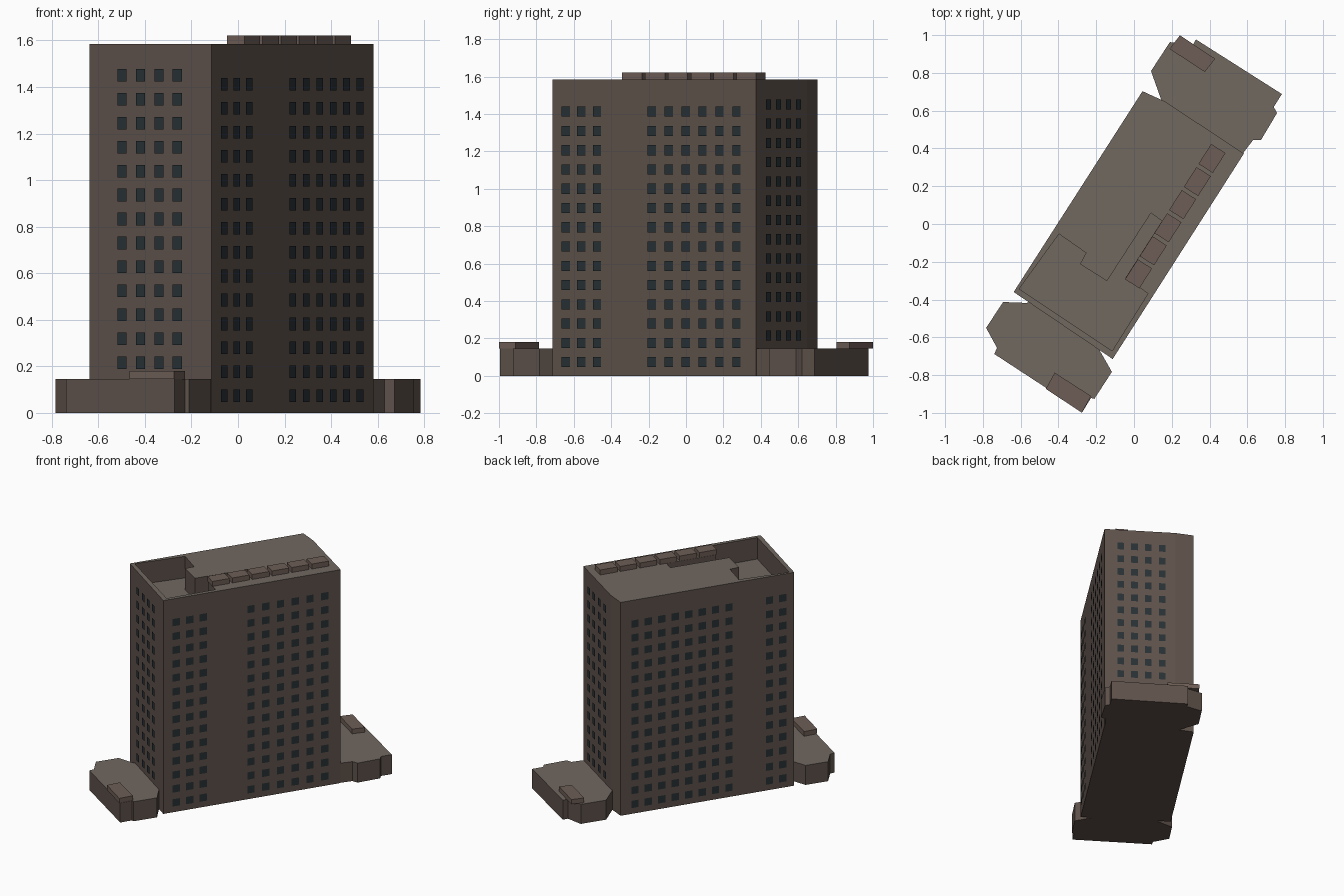
import bpy, bmesh
from mathutils import Vector

if "Cube" in bpy.data.objects:
    bpy.data.objects.remove(bpy.data.objects["Cube"])


def material(name, rgb):
    m = bpy.data.materials.new(name)
    m.diffuse_color = (*rgb, 1)
    m.use_nodes = True
    m.node_tree.nodes["Principled BSDF"].inputs["Base Color"].default_value = m.diffuse_color
    return m


WALL = material("wall_brown", (0.112, 0.083, 0.069))
ROOF = material("roof_grey", (0.165, 0.14, 0.118))
UNIT = material("unit_brown", (0.155, 0.11, 0.092))
GLASS = material("window_dark", (0.021, 0.031, 0.037))


def finish(name, bm, mats):
    me = bpy.data.meshes.new(name)
    bm.to_mesh(me)
    bm.free()
    for m in mats:
        me.materials.append(m)
    ob = bpy.data.objects.new(name, me)
    bpy.context.collection.objects.link(ob)
    return ob


def color_roof(me):
    for p in me.polygons:
        p.material_index = 1 if p.normal.z > 0.5 else 0


def prism(name, pts, z0, z1, mats):
    bm = bmesh.new()
    f = bm.faces.new([bm.verts.new((x, y, z0)) for x, y in pts])
    ext = bmesh.ops.extrude_face_region(bm, geom=[f])
    vs = [v for v in ext["geom"] if isinstance(v, bmesh.types.BMVert)]
    bmesh.ops.translate(bm, vec=(0, 0, z1 - z0), verts=vs)
    bmesh.ops.recalc_face_normals(bm, faces=bm.faces)
    ob = finish(name, bm, mats)
    if len(mats) > 1:
        color_roof(ob.data)
    return ob


# Tower footprint corners
W, S, E = (-0.637, -0.36), (-0.113, -0.715), (0.582, 0.373)
NB, N = (0.165, 0.648), (0.045, 0.703)
TOP = 1.585

# Tower with sunken roof terrace
tower = prism("tower", [W, S, E, NB, N], 0, TOP, [WALL, ROOF])
terrace = [(-0.397, -0.053), (-0.254, -0.153), (-0.286, -0.212), (-0.143, -0.302),
           (0.09, 0.058), (0.148, 0.016), (-0.045, -0.285), (0.074, -0.368),
           (-0.116, -0.672), (-0.608, -0.344)]
cutter = prism("terrace_cutter", terrace, TOP - 0.16, TOP + 0.1, [WALL, ROOF])
cutter.hide_render = True
mod = tower.modifiers.new("terrace", "BOOLEAN")
mod.operation, mod.solver, mod.object = "DIFFERENCE", "EXACT", cutter
dg = bpy.context.evaluated_depsgraph_get()
cut = bpy.data.meshes.new_from_object(tower.evaluated_get(dg))
tower.modifiers.clear()
tower.data = cut
bpy.data.objects.remove(cutter)
color_roof(tower.data)

# Low wings at both ends
prism("north_wing", [(0.57, 0.365), (0.63, 0.444), (0.672, 0.444), (0.757, 0.587), (0.74, 0.62),
                     (0.783, 0.688), (0.328, 0.977), (0.31, 0.945), (0.19, 0.963),
                     (0.09, 0.81), (0.145, 0.655), (0.15, 0.62)], 0, 0.145, [WALL, ROOF])
prism("south_wing", [(-0.566, -0.418), (-0.693, -0.413), (-0.783, -0.55), (-0.725, -0.656),
                     (-0.74, -0.688), (-0.272, -0.994), (-0.228, -0.921), (-0.21, -0.926),
                     (-0.117, -0.783), (-0.18, -0.672), (-0.2, -0.62), (-0.54, -0.39)],
      0, 0.145, [WALL, ROOF])

# Flat boxes on the wing roofs
prism("north_wing_roof_box", [(0.243, 0.999), (0.43, 0.875), (0.375, 0.805), (0.188, 0.927)],
      0.145, 0.18, [UNIT])
prism("south_wing_roof_box", [(-0.42, -0.787), (-0.227, -0.911), (-0.276, -0.999), (-0.467, -0.873)],
      0.145, 0.18, [UNIT])

# Row of rooftop units along the east edge
u = (Vector(E) - Vector(S)).normalized()
v = Vector((u.y, -u.x))
first, last = Vector((0.024, -0.264)), Vector((0.413, 0.347))
for i in range(6):
    c = first.lerp(last, i / 5)
    pts = [c + u * a * 0.0625 + v * b * 0.045 for a, b in ((-1, -1), (1, -1), (1, 1), (-1, 1))]
    prism(f"roof_unit_{i + 1}", [tuple(p) for p in pts], TOP, 1.622, [UNIT])


# Window grids: flat panes just proud of each facade (a to b runs counter-clockwise)
def windows(name, a, b, fractions, z0, rows, width):
    a, b = Vector(a), Vector(b)
    d = (b - a).normalized()
    n = Vector((d.y, -d.x))
    bm = bmesh.new()
    for t in fractions:
        for r in range(rows):
            p = a.lerp(b, t) + n * 0.007
            z = z0 + r * 0.103
            bm.faces.new([bm.verts.new((*(p + d * s * width / 2), z + h * 0.027))
                          for s, h in ((-1, -1), (1, -1), (1, 1), (-1, 1))])
    finish(name, bm, [GLASS])


windows("east_windows", S, E, [0.07 + 0.0765 * i for i in range(3)] +
        [0.492 + 0.0833 * i for i in range(6)], 0.073, 14, 0.053)
windows("west_windows", N, W, [0.08 + 0.0775 * i for i in range(8)] + [0.856, 0.932],
        0.073, 14, 0.053)
windows("south_windows", W, S, [0.272 + 0.151 * i for i in range(4)], 0.215, 13, 0.047)
windows("north_windows", E, NB, [0.225 + 0.195 * i for i in range(4)], 0.215, 13, 0.047)
